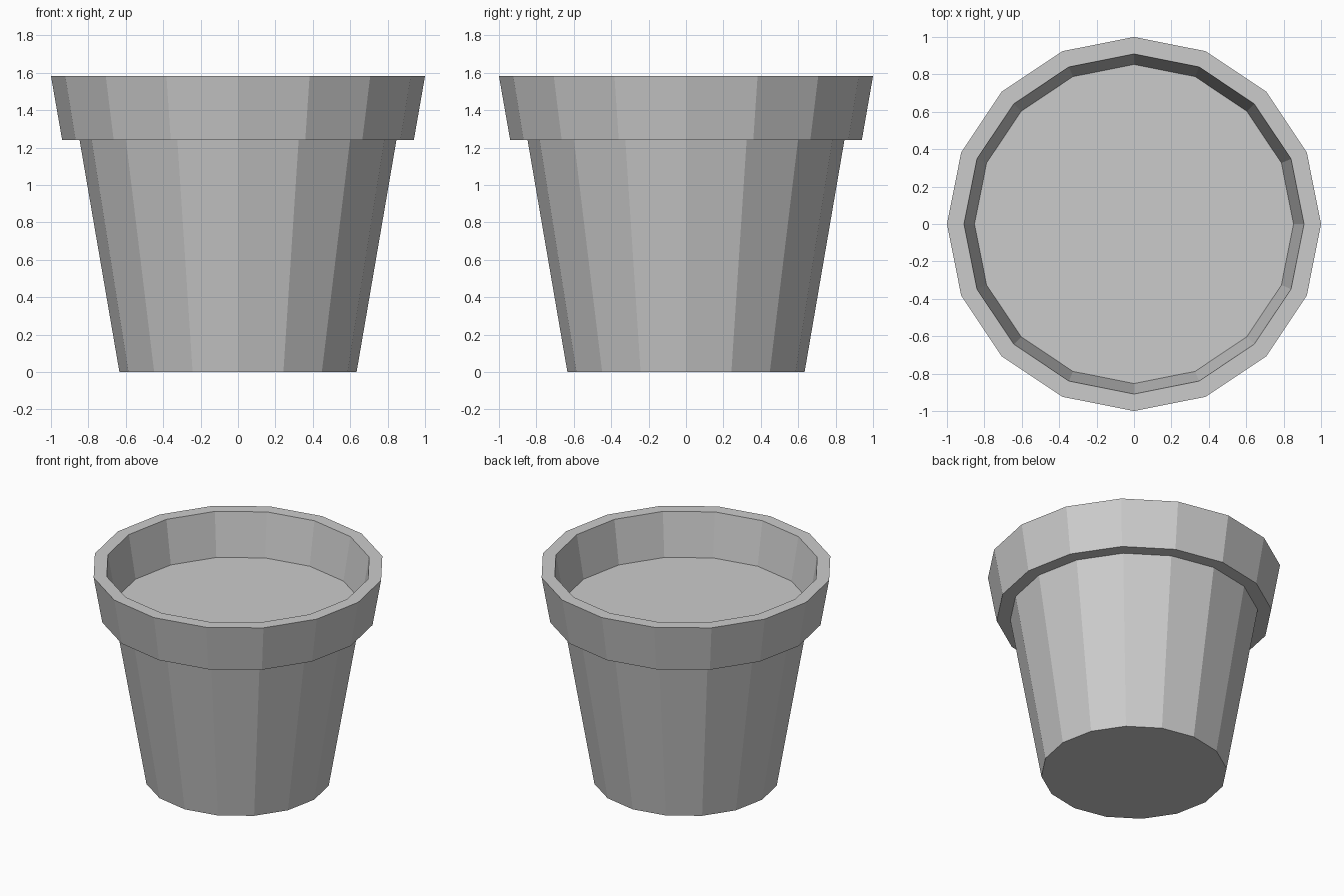
import bpy
from math import cos, sin, tau

if "Cube" in bpy.data.objects:
    bpy.data.objects.remove(bpy.data.objects["Cube"])

SIDES = 16


def lathe(name, profile, cap_start=False, cap_end=False):
    """Revolve (radius, z) points around z as flat-sided rings."""
    verts = [(r * cos(tau * i / SIDES), r * sin(tau * i / SIDES), z)
             for r, z in profile for i in range(SIDES)]
    faces = []
    for k in range(len(profile) - 1):
        a, b = k * SIDES, (k + 1) * SIDES
        for i in range(SIDES):
            j = (i + 1) % SIDES
            faces.append((a + i, a + j, b + j, b + i))
    if cap_start:
        faces.append(tuple(reversed(range(SIDES))))
    if cap_end:
        last = (len(profile) - 1) * SIDES
        faces.append(tuple(range(last, last + SIDES)))
    mesh = bpy.data.meshes.new(name)
    mesh.from_pydata(verts, [], faces)
    obj = bpy.data.objects.new(name, mesh)
    bpy.context.collection.objects.link(obj)
    return obj


# Pot: base, tapered body, overhanging collar, rim and inner wall
lathe("pot", [(0.634, 0), (0.847, 1.24), (0.94, 1.24), (1.0, 1.583),
              (0.909, 1.583), (0.853, 1.262)], cap_start=True)

# Soil: flat surface filling the pot just below the rim
lathe("soil", [(0.853, 1.262)], cap_end=True)
